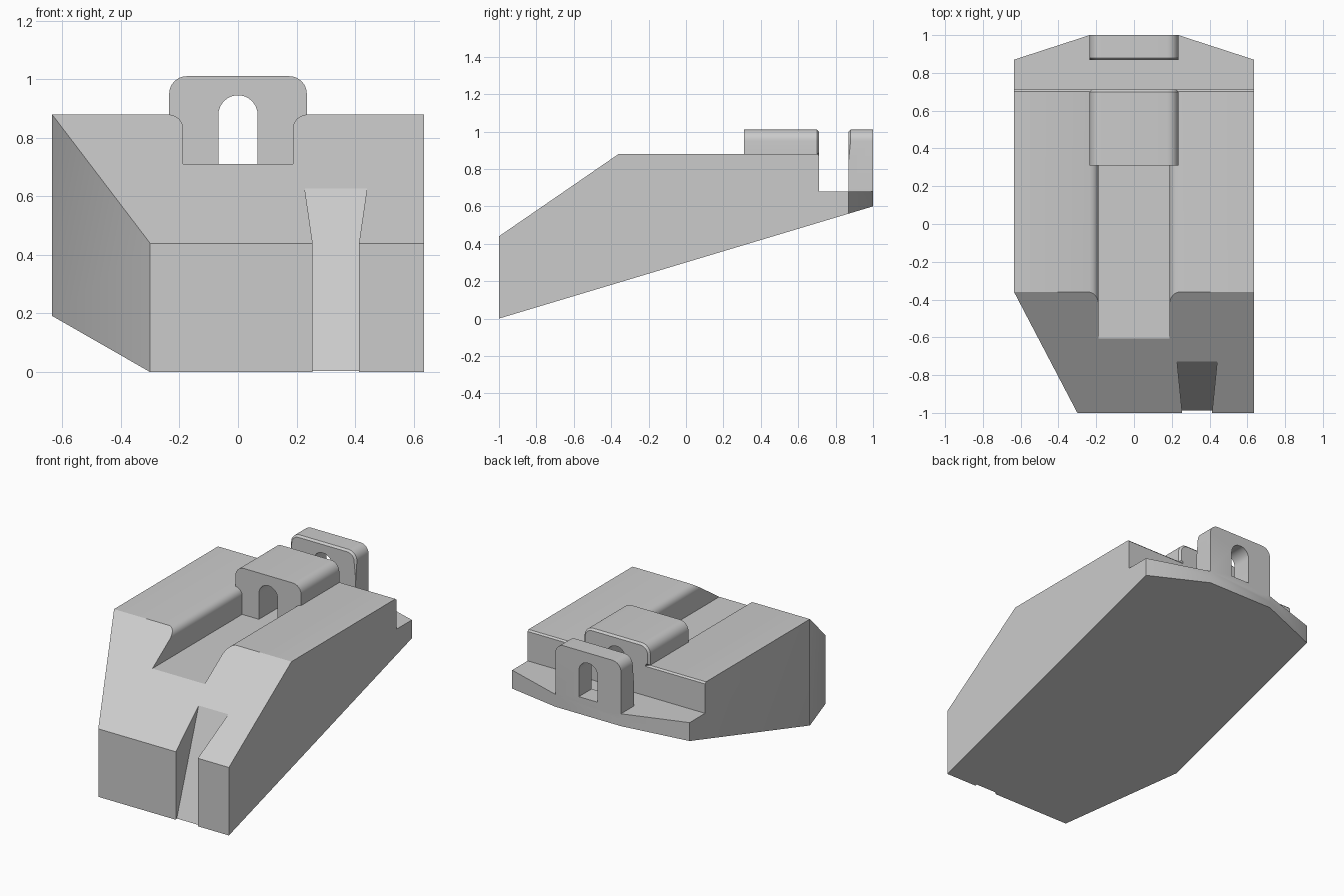
import bpy, bmesh
from math import cos, sin, radians

if "Cube" in bpy.data.objects:
    bpy.data.objects.remove(bpy.data.objects["Cube"], do_unlink=True)

grey = bpy.data.materials.new("plain grey")
grey.use_nodes = True
grey.diffuse_color = (0.6, 0.6, 0.6, 1)
grey.node_tree.nodes["Principled BSDF"].inputs["Base Color"].default_value = grey.diffuse_color


def prism(name, points, axis, start, end, bevel_end=None):
    """Extrude a 2D profile along an axis; optionally chamfer the upper rim at one y end."""
    place = {"x": lambda u, v, w: (w, u, v),
             "y": lambda u, v, w: (u, w, v),
             "z": lambda u, v, w: (u, v, w)}[axis]
    bm = bmesh.new()
    a = [bm.verts.new(place(u, v, start)) for u, v in points]
    b = [bm.verts.new(place(u, v, end)) for u, v in points]
    bm.faces.new(a)
    bm.faces.new(b)
    for i in range(len(a)):
        j = (i + 1) % len(a)
        bm.faces.new((a[i], a[j], b[j], b[i]))
    bmesh.ops.recalc_face_normals(bm, faces=bm.faces)
    if bevel_end is not None:
        rim = [e for e in bm.edges if all(
            abs(v.co.y - bevel_end) < 1e-5 and v.co.z > 0.67
            and (abs(v.co.x) > 0.18 or v.co.z > 0.99) for v in e.verts)
            and not (max(v.co.z for v in e.verts) < 0.87 and bevel_end < 0.8)
            and (e.verts[0].co - e.verts[1].co).length > 1e-4]
        bmesh.ops.bevel(bm, geom=rim, offset=0.012, segments=1, affect="EDGES")
    mesh = bpy.data.meshes.new(name)
    bm.to_mesh(mesh)
    bm.free()
    mesh.materials.append(grey)
    obj = bpy.data.objects.new(name, mesh)
    bpy.context.collection.objects.link(obj)
    return obj


def arc(cx, cz, r, a0, a1, steps=8):
    angles = [radians(a0 + (a1 - a0) * i / steps) for i in range(steps + 1)]
    return [(cx + r * cos(t), cz + r * sin(t)) for t in angles]


def mirrored(half):
    """Close a right-hand half profile with its mirror image."""
    return half + [(-x, z) for x, z in reversed(half)]


def combine(target, tool, operation):
    mod = target.modifiers.new(operation, "BOOLEAN")
    mod.object, mod.operation, mod.solver = tool, operation, "EXACT"
    bpy.context.view_layer.objects.active = target
    bpy.ops.object.modifier_apply(modifier=mod.name)
    bpy.data.objects.remove(tool, do_unlink=True)


W = 0.635       # half width of the body
FLOOR = 0.71    # channel floor height
TOP = 0.88      # body top height

# Wedge body: side profile trimmed to its plan outline
body = prism("body", [(-1.1, -0.03), (-1.1, 0.371), (-0.36, TOP), (0.702, TOP),
                      (0.712, 0.87), (0.712, 0.68), (1.1, 0.68), (1.1, 0.63)], "x", -0.8, 0.8)
plan = prism("plan_outline", [(-0.3, -1), (W, -1), (W, 0.87), (0.235, 1),
                              (-0.235, 1), (-W, 0.87), (-W, -0.36)], "z", -0.5, 1.5)
combine(body, plan, "INTERSECT")

# Long channel with rounded upper edges
mouth = arc(0.235, 0.83, 0.048, 180, 90)
mouth[-1] = (0.235, TOP)
channel = prism("channel_cutter", mirrored([(0.187, FLOOR)] + mouth + [(0.235, 1.2)]),
                "y", -1.2, 0.8)
combine(body, channel, "DIFFERENCE")

# Flared notch with a sloping floor in the front
notch = prism("notch_cutter", [(-1.2, -0.05), (-1.011, -0.05), (-0.655, 0.8), (-1.2, 0.8)],
              "x", -1, 1)
for v in notch.data.vertices:
    v.co.x = 0.334 + v.co.x * (0.079 + 0.1 * (v.co.y + 1))
combine(body, notch, "DIFFERENCE")

# Upright lug at the rear with an arched hole
crown = arc(0.175, 0.95, 0.06, 0, 90)
lug = prism("rear_lug", mirrored([(0.235, 0.64)] + crown), "y", 0.868, 1, bevel_end=0.868)
arch = [(0.067, FLOOR)] + arc(0, 0.878, 0.067, 0, 90)
hole = prism("hole_cutter", mirrored(arch[:-1]), "y", 0.8, 1.1)
combine(lug, hole, "DIFFERENCE")
combine(body, lug, "UNION")

# Block filling the rear of the channel, with an arched tunnel
left_half = list(reversed(arch)) + [(0.187, FLOOR)] + mouth + crown
left_half[0] = (0.0, 0.945)
outline = left_half + [(-x, z) for x, z in reversed(left_half[1:])]
block = prism("tunnel_block", outline, "y", 0.31, 0.712, bevel_end=0.712)

for obj in (body, block):
    bpy.ops.object.select_all(action="DESELECT")
    obj.select_set(True)
    bpy.context.view_layer.objects.active = obj
    bpy.ops.object.shade_smooth_by_angle(angle=radians(30))
